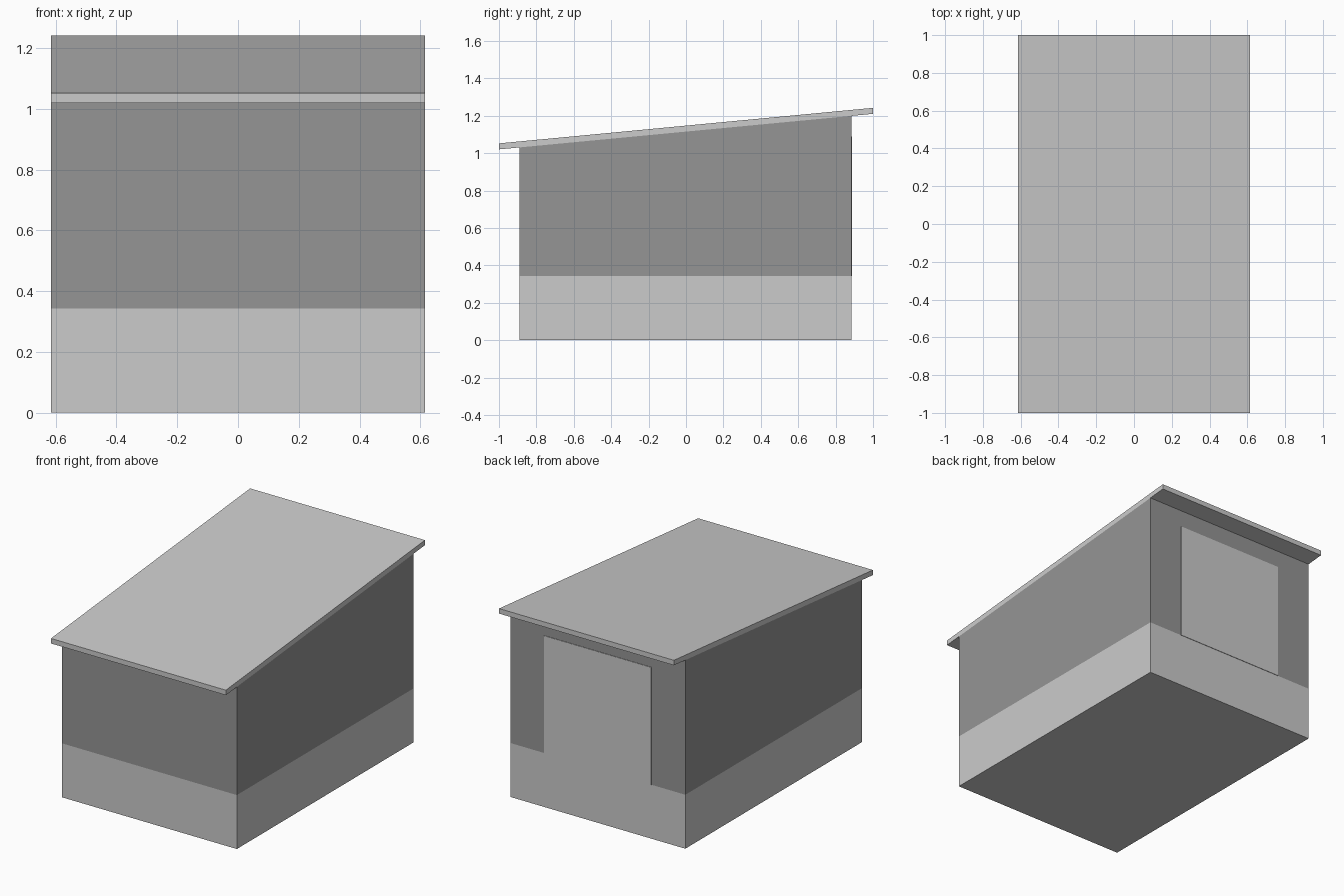
import bpy, bmesh

cube = bpy.data.objects.get("Cube")
if cube:
    bpy.data.objects.remove(cube, do_unlink=True)

HALF_W = 0.615
FRONT, BACK = -0.89, 0.885
BAND_TOP = 0.343
ROOF_T = 0.032


def make_material(name, value):
    mat = bpy.data.materials.new(name)
    mat.use_nodes = True
    colour = (value, value, value, 1)
    mat.diffuse_color = colour
    mat.node_tree.nodes["Principled BSDF"].inputs["Base Color"].default_value = colour
    return mat


light = make_material("light_grey", 0.6)
dark = make_material("dark_grey", 0.3)


def roof_underside(y):
    return 1.115 + 0.095 * y


def prism(name, profile, half_width, materials, cut_height=None):
    """Extrude a side profile of (y, z) points across x."""
    bm = bmesh.new()
    face = bm.faces.new([bm.verts.new((-half_width, y, z)) for y, z in profile])
    side = bmesh.ops.extrude_face_region(bm, geom=[face])
    moved = [v for v in side["geom"] if isinstance(v, bmesh.types.BMVert)]
    bmesh.ops.translate(bm, verts=moved, vec=(2 * half_width, 0, 0))
    if cut_height is not None:
        bmesh.ops.bisect_plane(bm, geom=bm.verts[:] + bm.edges[:] + bm.faces[:],
                               plane_co=(0, 0, cut_height), plane_no=(0, 0, 1))
        for f in bm.faces:
            f.material_index = int(f.calc_center_median().z > cut_height)
    bmesh.ops.recalc_face_normals(bm, faces=bm.faces[:])
    mesh = bpy.data.meshes.new(name)
    bm.to_mesh(mesh)
    bm.free()
    for mat in materials:
        mesh.materials.append(mat)
    obj = bpy.data.objects.new(name, mesh)
    bpy.context.collection.objects.link(obj)
    return obj


# Walls with a pale band around the base
prism("walls", [(FRONT, 0), (BACK, 0), (BACK, roof_underside(BACK)),
                (FRONT, roof_underside(FRONT))],
      HALF_W, [light, dark], BAND_TOP)

# Sloping roof slab, overhanging front and back
prism("roof", [(-1, roof_underside(-1)), (1, roof_underside(1)),
               (1, roof_underside(1) + ROOF_T), (-1, roof_underside(-1) + ROOF_T)],
      HALF_W, [light])

# Pale panel on the back wall, standing on the band
prism("back_panel", [(BACK, BAND_TOP), (BACK + 0.003, BAND_TOP),
                     (BACK + 0.003, 1.09), (BACK, 1.09)],
      0.376, [light])
